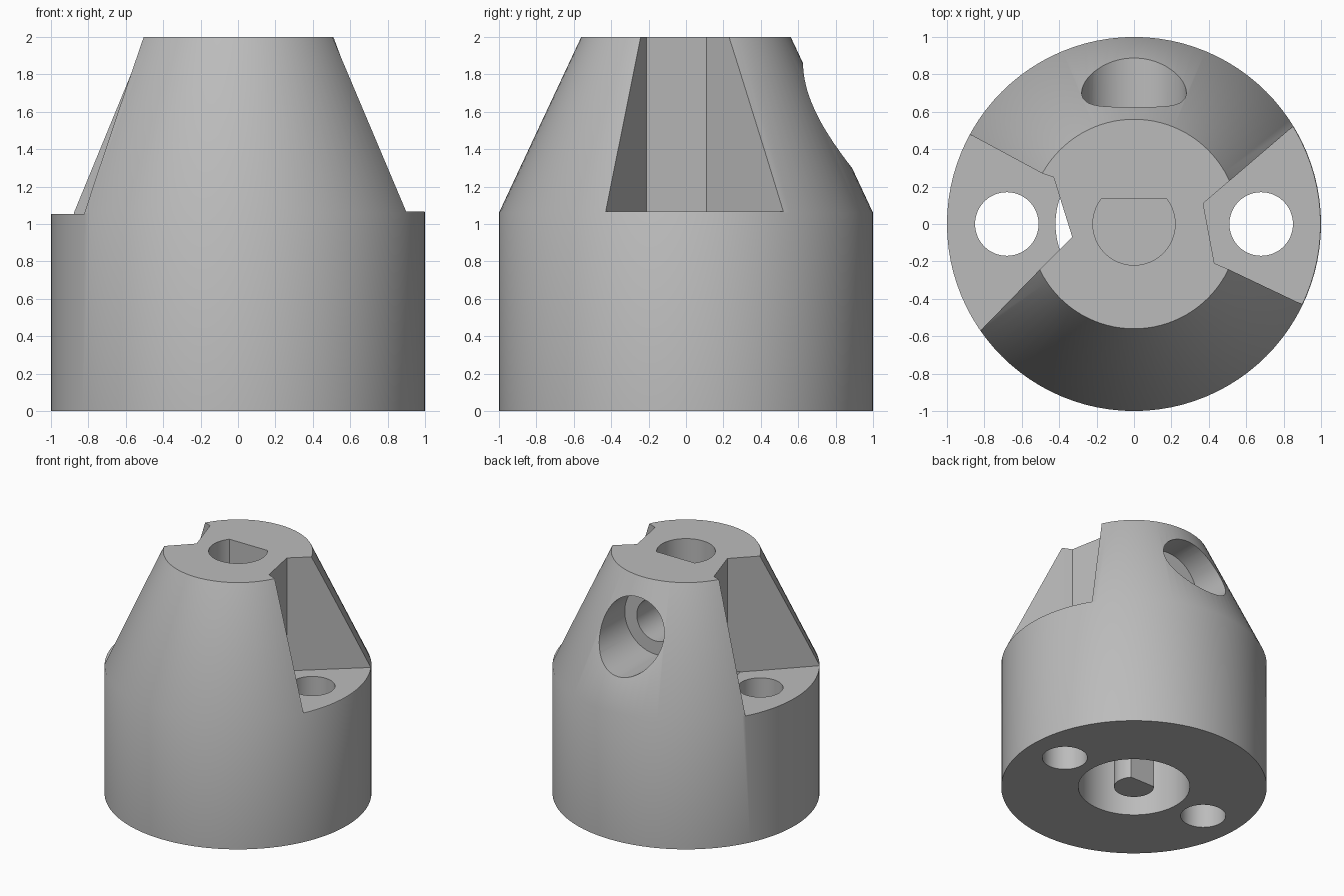
import bpy, bmesh, math
from mathutils import Matrix

cube = bpy.data.objects.get("Cube")
if cube:
    bpy.data.objects.remove(cube, do_unlink=True)

grey = bpy.data.materials.new("plain grey")
grey.use_nodes = True
grey.diffuse_color = (0.5, 0.5, 0.5, 1)
grey.node_tree.nodes["Principled BSDF"].inputs["Base Color"].default_value = (0.5, 0.5, 0.5, 1)


def loft(name, rings):
    """Closed solid through rings of equal point count."""
    bm = bmesh.new()
    loops = [[bm.verts.new(p) for p in ring] for ring in rings]
    n = len(loops[0])
    bm.faces.new(loops[0])
    bm.faces.new(loops[-1])
    for a, b in zip(loops, loops[1:]):
        for i in range(n):
            j = (i + 1) % n
            bm.faces.new((a[i], a[j], b[j], b[i]))
    bmesh.ops.recalc_face_normals(bm, faces=bm.faces)
    mesh = bpy.data.meshes.new(name)
    bm.to_mesh(mesh)
    bm.free()
    mesh.materials.append(grey)
    obj = bpy.data.objects.new(name, mesh)
    bpy.context.collection.objects.link(obj)
    return obj


def prism(name, points, z0, z1):
    return loft(name, [[(x, y, z) for x, y in points] for z in (z0, z1)])


def circle(r, n=64, cx=0):
    return [(cx + r * math.cos(2 * math.pi * i / n), r * math.sin(2 * math.pi * i / n))
            for i in range(n)]


def d_shape(r, flat, n=48):
    """Circle with its +y side cut straight at y = flat."""
    start = math.pi - math.asin(flat / r)
    sweep = math.pi + 2 * math.asin(flat / r)
    return [(r * math.cos(start + sweep * i / n), r * math.sin(start + sweep * i / n))
            for i in range(n + 1)]


def rear_bore(name, r, y0, y1, z):
    obj = prism(name, circle(r), -y1, -y0)
    obj.data.transform(Matrix.Translation((0, 0, z)) @ Matrix.Rotation(math.pi / 2, 4, "X"))
    return obj


# Cylinder base with tapered top
body = loft("tapered_body", [[(x, y, z) for x, y in circle(r, 96)]
                             for r, z in ((1, 0), (1, 1.06), (0.56, 2))])

cutters = [
    # Side notches
    prism("left_notch", [(1.2, 0.82), (0.51, 0.23), (0.37, 0.11), (0.43, -0.21),
                         (0.5, -0.24), (1.3, -0.62)], 1.066, 2.2),
    prism("right_notch", [(-1.25, 0.68), (-0.49, 0.27), (-0.43, 0.25), (-0.33, -0.07),
                          (-0.5, -0.24), (-1.2, -0.96)], 1.054, 2.2),
    # Screw holes through the ledges
    prism("left_hole", circle(0.17, cx=0.68), -0.1, 1.3),
    prism("right_hole", circle(0.17, cx=-0.68), -0.1, 1.3),
    # Recess below and shaft socket above
    prism("bottom_recess", circle(0.42), -0.1, 1.06),
    prism("shaft_socket", d_shape(0.22, 0.135), 1.2, 2.2),
    # Stepped set screw bore at the back
    rear_bore("screw_head_bore", 0.28, 0.4, 1.2, 1.58),
    rear_bore("screw_bore", 0.17, 0.05, 0.6, 1.58),
]
for cutter in cutters:
    cutter.hide_render = True
    mod = body.modifiers.new(cutter.name, "BOOLEAN")
    mod.operation = "DIFFERENCE"
    mod.solver = "EXACT"
    mod.object = cutter

# Bake the cuts and drop the cutters
bpy.context.view_layer.update()
baked = bpy.data.meshes.new_from_object(body.evaluated_get(bpy.context.evaluated_depsgraph_get()))
body.modifiers.clear()
body.data = baked
for cutter in cutters:
    bpy.data.objects.remove(cutter, do_unlink=True)

# Shaft post inside the recess
post = prism("shaft_post", d_shape(0.15, 0.1), 0, 1.1)

# Smooth the round surfaces, keep the edges sharp
for obj in (body, post):
    bpy.ops.object.select_all(action="DESELECT")
    obj.select_set(True)
    bpy.context.view_layer.objects.active = obj
    bpy.ops.object.shade_smooth_by_angle(angle=math.radians(30))
